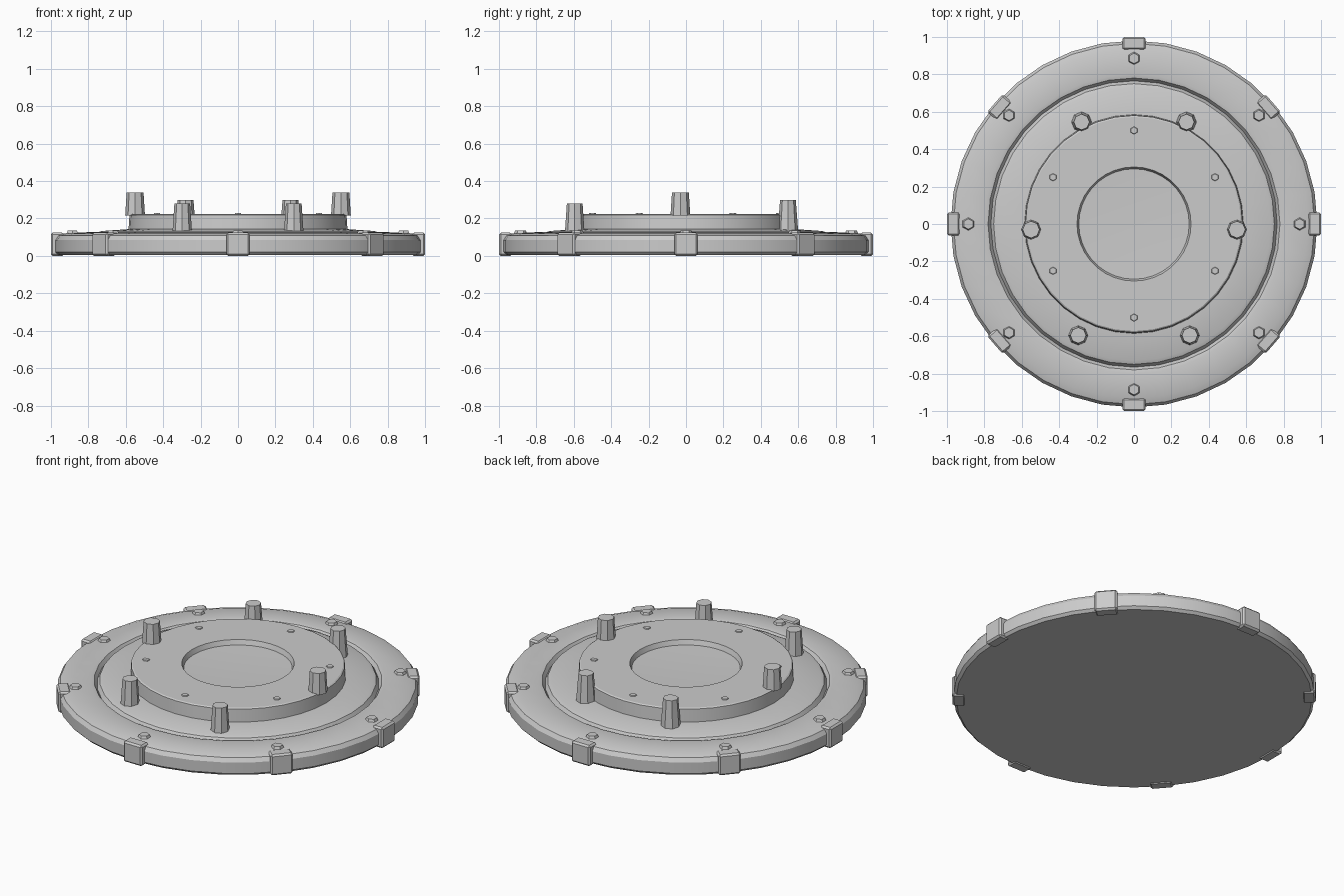
import bpy, bmesh
from math import sin, cos, tau, radians
from mathutils import Matrix

if "Cube" in bpy.data.objects:
    bpy.data.objects.remove(bpy.data.objects["Cube"])


def finish(name, bm, angle=30):
    bmesh.ops.recalc_face_normals(bm, faces=bm.faces)
    me = bpy.data.meshes.new(name)
    bm.to_mesh(me)
    bm.free()
    ob = bpy.data.objects.new(name, me)
    bpy.context.collection.objects.link(ob)
    bpy.ops.object.select_all(action='DESELECT')
    ob.select_set(True)
    bpy.context.view_layer.objects.active = ob
    bpy.ops.object.shade_smooth_by_angle(angle=radians(angle))
    return ob


def lathe(name, profile, sides):
    """Revolve (radius, z) points; the two ends are closed with caps."""
    bm = bmesh.new()
    rings = [[bm.verts.new((r * cos(tau * i / sides), r * sin(tau * i / sides), z))
              for i in range(sides)] for r, z in profile]
    for a, b in zip(rings, rings[1:]):
        for i in range(sides):
            j = (i + 1) % sides
            bm.faces.new((a[i], a[j], b[j], b[i]))
    bm.faces.new(rings[0])
    bm.faces.new(rings[-1])
    return finish(name, bm)


def peg(name, x, y, z0, z1, r0, r1, sides=8):
    bm = bmesh.new()
    bmesh.ops.create_cone(bm, cap_ends=True, segments=sides, radius1=r0, radius2=r1,
                          depth=z1 - z0,
                          matrix=Matrix.Translation((x, y, (z0 + z1) / 2)))
    return finish(name, bm)


# Whole stepped disc: flat bottom, rounded rim, groove, plate, raised ring, dished centre
lathe("stepped_disc", [
    (0.965, 0.005), (0.98, 0.02), (0.98, 0.085), (0.965, 0.108), (0.93, 0.12),
    (0.80, 0.127), (0.78, 0.122), (0.765, 0.10), (0.75, 0.125), (0.73, 0.133),
    (0.585, 0.143), (0.58, 0.218), (0.572, 0.223), (0.305, 0.223), (0.295, 0.195),
    (0.15, 0.19)], 36)

# Clamps gripping the rim, with a small stud on the rim inside each
for i, ang in enumerate((0, 41, 90, 139, 180, 221, 270, 319)):
    a = radians(ang)
    straight = ang % 90 == 0
    outer = 1.0 if straight else 0.985
    bm = bmesh.new()
    bmesh.ops.create_cube(bm, size=1, matrix=Matrix.Rotation(a, 4, 'Z')
                          @ Matrix.Translation((outer - 0.035, 0, 0.062))
                          @ Matrix.Diagonal((0.07, 0.125, 0.124, 1)))
    bmesh.ops.bevel(bm, geom=bm.edges[:], offset=0.01, segments=1, affect='EDGES')
    bm.transform(Matrix.Translation((0, 0, 0)))
    finish(f"rim_clamp_{i}", bm)
    peg(f"rim_stud_{i}", 0.885 * cos(a), 0.885 * sin(a), 0.11, 0.136, 0.04, 0.028, 6)

# Six upright posts
for side, s in (("left", -1), ("right", 1)):
    peg(f"back_post_{side}", s * 0.28, 0.545, 0.13, 0.30, 0.055, 0.042)
    peg(f"middle_post_{side}", s * 0.55, -0.03, 0.215, 0.34, 0.053, 0.045)
    peg(f"front_post_{side}", s * 0.298, -0.595, 0.13, 0.28, 0.052, 0.042)

# Low rivets on the raised ring
for i in range(6):
    a = radians(30 + 60 * i)
    peg(f"ring_rivet_{i}", 0.5 * cos(a), 0.5 * sin(a), 0.215, 0.228, 0.025, 0.018, 6)
